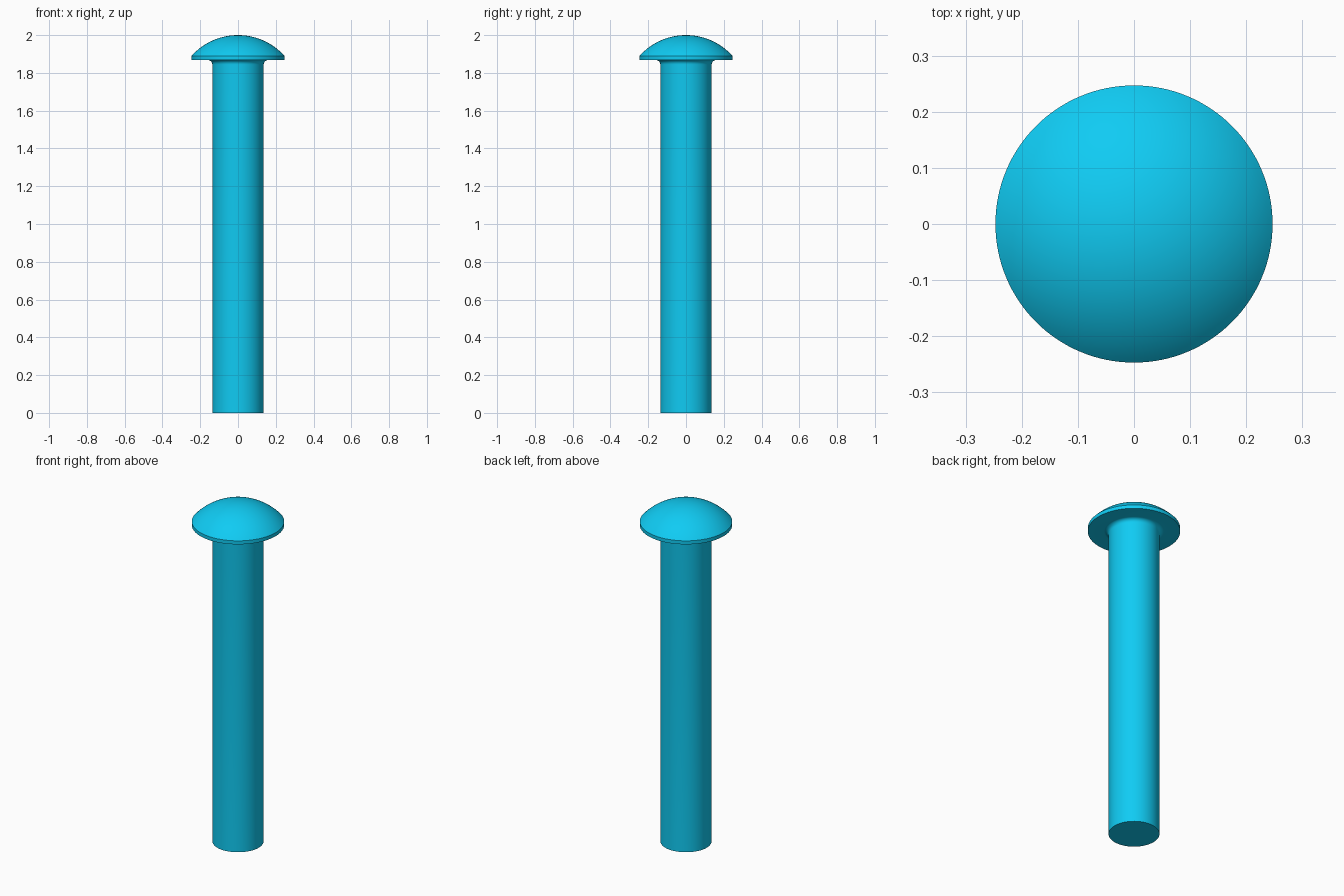
import bpy, bmesh
from math import sin, cos, pi, asin, radians

if "Cube" in bpy.data.objects:
    bpy.data.objects.remove(bpy.data.objects["Cube"])

SHAFT_R, HEAD_R = 0.136, 0.247
HEAD_Z, RIM_Z, TOP_Z = 1.868, 1.889, 2.0
FILLET = 0.024
SIDES = 128

# Half profile: bottom centre, shaft, under-head fillet, rim, dome
profile = [(0, 0), (SHAFT_R, 0)]
for i in range(9):
    a = i / 8 * pi / 2
    profile.append((SHAFT_R + FILLET * (1 - cos(a)), HEAD_Z - FILLET * (1 - sin(a))))
profile.append((HEAD_R, HEAD_Z))
rise = TOP_Z - RIM_Z
dome_r = (HEAD_R ** 2 + rise ** 2) / (2 * rise)
span = asin(HEAD_R / dome_r)
for i in range(25):
    a = span * (1 - i / 24)
    profile.append((dome_r * sin(a), TOP_Z - dome_r * (1 - cos(a))))

# Revolve the profile around z
bm = bmesh.new()
verts = [bm.verts.new((r, 0, z)) for r, z in profile]
edges = [bm.edges.new(pair) for pair in zip(verts, verts[1:])]
bmesh.ops.spin(bm, geom=verts + edges, cent=(0, 0, 0), axis=(0, 0, 1),
               angle=2 * pi, steps=SIDES, use_merge=False)
bmesh.ops.remove_doubles(bm, verts=bm.verts, dist=1e-5)
bmesh.ops.recalc_face_normals(bm, faces=bm.faces)
mesh = bpy.data.meshes.new("rivet")
bm.to_mesh(mesh)
bm.free()

rivet = bpy.data.objects.new("rivet", mesh)
bpy.context.collection.objects.link(rivet)

# Cyan paint
mat = bpy.data.materials.new("cyan")
mat.diffuse_color = (0.005, 0.6, 0.9, 1)
mat.use_nodes = True
mat.node_tree.nodes["Principled BSDF"].inputs["Base Color"].default_value = mat.diffuse_color
mesh.materials.append(mat)

# Smooth surfaces, crisp rim and base
bpy.context.view_layer.objects.active = rivet
rivet.select_set(True)
bpy.ops.object.shade_smooth_by_angle(angle=radians(30))
